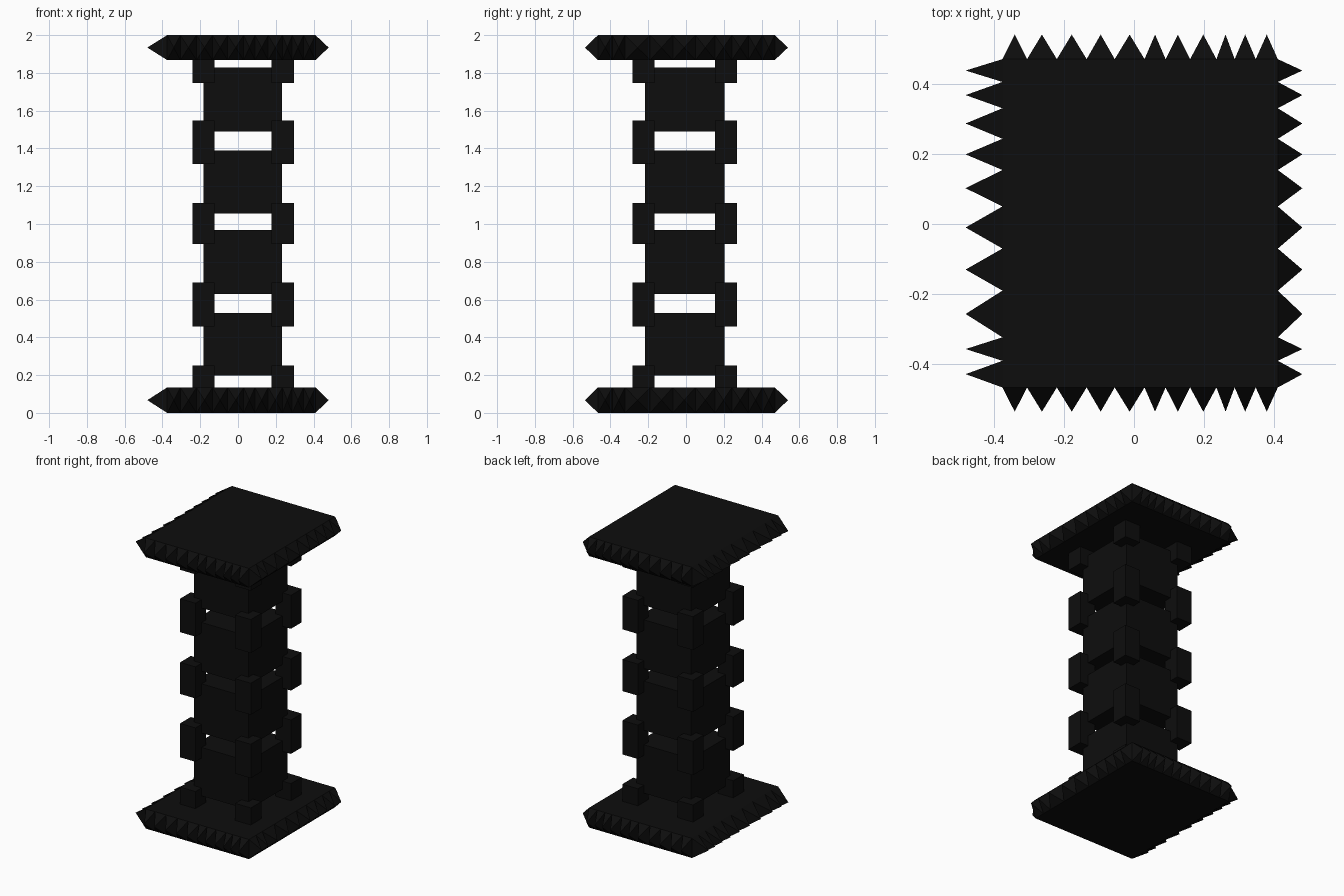
import bpy, bmesh

if "Cube" in bpy.data.objects:
    bpy.data.objects.remove(bpy.data.objects["Cube"])

black = bpy.data.materials.new("near black")
black.diffuse_color = (0.004, 0.004, 0.004, 1)
black.use_nodes = True
black.node_tree.nodes["Principled BSDF"].inputs["Base Color"].default_value = black.diffuse_color

def finish(name, bm):
    bmesh.ops.recalc_face_normals(bm, faces=bm.faces[:])
    me = bpy.data.meshes.new(name)
    bm.to_mesh(me)
    bm.free()
    me.materials.append(black)
    ob = bpy.data.objects.new(name, me)
    bpy.context.collection.objects.link(ob)

def box(bm, x0, x1, y0, y1, z0, z1):
    vs = bmesh.ops.create_cube(bm, size=1)["verts"]
    for v in vs:
        v.co = (x1 if v.co.x > 0 else x0, y1 if v.co.y > 0 else y0, z1 if v.co.z > 0 else z0)

# Valleys between the spikes along each side of the plates
XS = [-.375, -.305, -.22, -.135, -.055, .03, .09, .16, .235, .287, .347, .41]
YS = [-.466, -.39, -.323, -.19, -.07, .05, .154, .243, .33, .405, .47]

# Plates: slab core with a row of four-sided pyramids on every side
def plate(name, z0, z1):
    bm = bmesh.new()
    def grid_face(*cs):
        bm.faces.new([bm.verts.new(c) for c in cs])
    def spike(a, b, at, tip, swap):
        p = (lambda u, w, z: (w, u, z)) if swap else (lambda u, w, z: (u, w, z))
        base = [bm.verts.new(p(u, at, z)) for u, z in ((a, z0), (b, z0), (b, z1), (a, z1))]
        apex = bm.verts.new(p((a + b) / 2, tip, (z0 + z1) / 2))
        for i in range(4):
            bm.faces.new((base[i], base[(i + 1) % 4], apex))
    for z in (z0, z1):
        grid_face((XS[0], YS[0], z), (XS[-1], YS[0], z), (XS[-1], YS[-1], z), (XS[0], YS[-1], z))
    for a, b in zip(XS, XS[1:]):
        spike(a, b, YS[0], -.535, False)
        spike(a, b, YS[-1], .54, False)
    for a, b in zip(YS, YS[1:]):
        spike(a, b, XS[0], -.48, True)
        spike(a, b, XS[-1], .48, True)
    bmesh.ops.remove_doubles(bm, verts=bm.verts[:], dist=1e-4)
    finish(name, bm)

plate("base_plate", 0, .135)
plate("top_plate", 1.868, 2)

# Shaft blocks, separated by open gaps
for i, (z0, z1) in enumerate([(.197, .53), (.63, .968), (1.055, 1.39), (1.49, 1.828)]):
    bm = bmesh.new()
    box(bm, -.183, .232, -.217, .205, z0, z1)
    finish(f"shaft_block_{i + 1}", bm)

# Corner blocks bridging the gaps
for i, (z0, z1) in enumerate([(.135, .252), (.457, .69), (.893, 1.11), (1.318, 1.548), (1.747, 1.868)]):
    bm = bmesh.new()
    for x0, x1 in ((-.242, -.125), (.177, .296)):
        for y0, y1 in ((-.284, -.168), (.153, .27)):
            box(bm, x0, x1, y0, y1, z0, z1)
    finish(f"corner_blocks_{i + 1}", bm)
